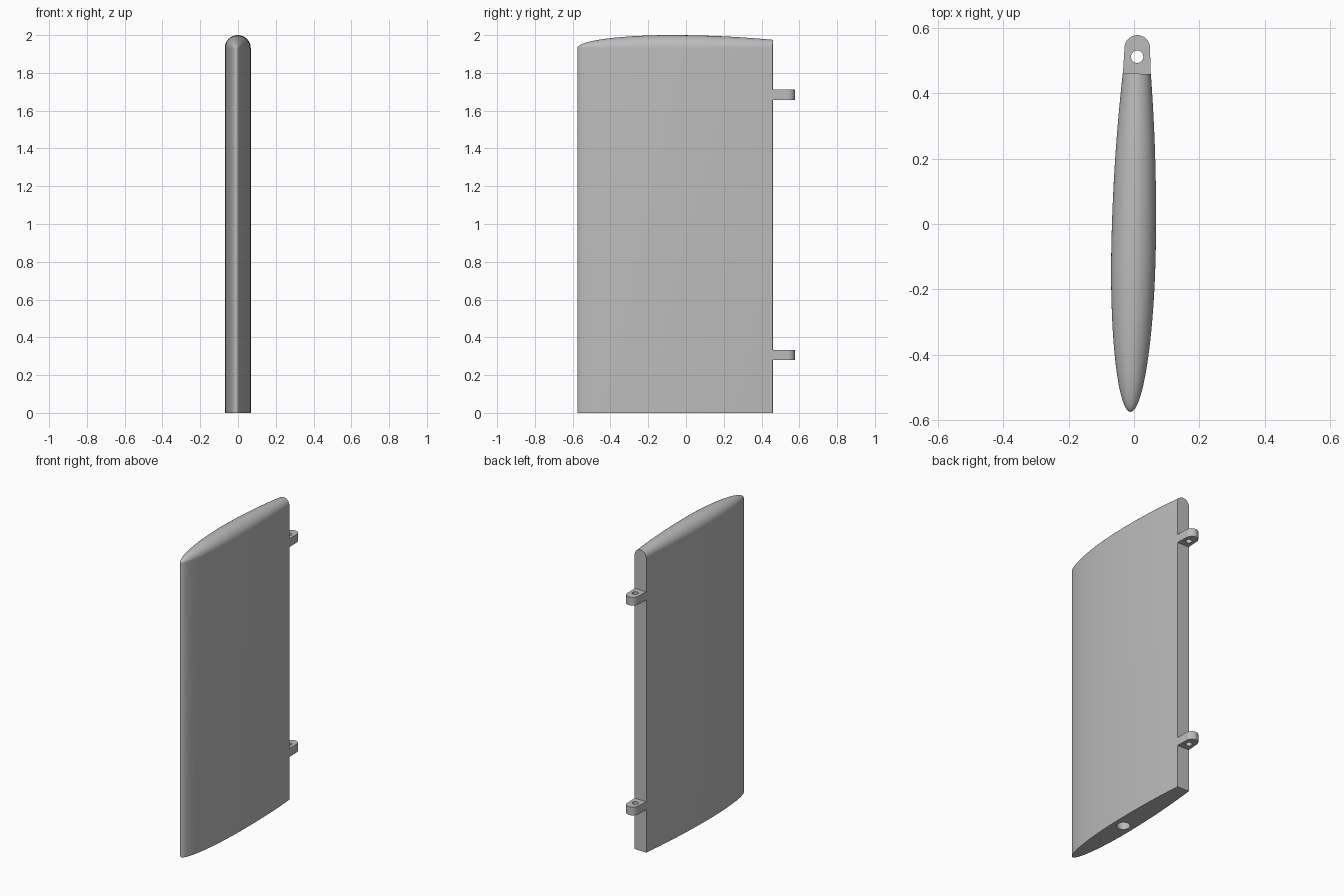
import bpy, bmesh, math
from mathutils import Matrix

if "Cube" in bpy.data.objects:
    bpy.data.objects.remove(bpy.data.objects["Cube"])

FRONT, BACK, WIDEST = -0.575, 0.46, -0.08
HALF, SHOULDER = 0.068, 1.932
TURN = Matrix.Rotation(-0.0186, 4, 'Z')

grey = bpy.data.materials.new("plain_grey")
grey.use_nodes = True
grey.diffuse_color = (0.5, 0.5, 0.5, 1)
grey.node_tree.nodes["Principled BSDF"].inputs["Base Color"].default_value = (0.5, 0.5, 0.5, 1)


def finish(bm, name):
    bmesh.ops.recalc_face_normals(bm, faces=bm.faces)
    mesh = bpy.data.meshes.new(name)
    bm.to_mesh(mesh)
    bm.free()
    obj = bpy.data.objects.new(name, mesh)
    bpy.context.collection.objects.link(obj)
    mesh.materials.append(grey)
    return obj


def select(obj):
    bpy.ops.object.select_all(action='DESELECT')
    obj.select_set(True)
    bpy.context.view_layer.objects.active = obj


def drill(obj, radius, y, z0, z1):
    """Cut a round vertical hole, then shade and turn the part."""
    bm = bmesh.new()
    bmesh.ops.create_cone(bm, cap_ends=True, segments=32, radius1=radius, radius2=radius,
                          depth=z1 - z0, matrix=Matrix.Translation((0, y, (z0 + z1) / 2)))
    cutter = finish(bm, "hole_cutter")
    cutter.hide_render = True
    mod = obj.modifiers.new("hole", 'BOOLEAN')
    mod.operation, mod.solver, mod.object = 'DIFFERENCE', 'EXACT', cutter
    select(obj)
    bpy.ops.object.modifier_apply(modifier=mod.name)
    bpy.data.objects.remove(cutter)
    obj.data.transform(TURN)
    bpy.ops.object.shade_smooth_by_angle(angle=math.radians(35))


def half_width(y):
    """Elliptical nose, gentle parabolic taper to the blunt back edge."""
    if y < WIDEST:
        u = (WIDEST - y) / (WIDEST - FRONT)
        return HALF * math.sqrt(max(0, 1 - u * u))
    return HALF - 0.025 * ((y - WIDEST) / (BACK - WIDEST)) ** 2


# Blade: sections with rounded tips lofted from front to back
stations = [WIDEST - (WIDEST - FRONT) * math.cos(math.pi / 2 * i / 24) for i in range(24)]
stations += [WIDEST + (BACK - WIDEST) * i / 16 for i in range(17)]
bm = bmesh.new()
rings = []
for y in stations:
    h = half_width(y)
    arc = [math.pi * i / 24 for i in range(25)]
    pts = [(h, 0)] + [(h * math.cos(a), SHOULDER + h * math.sin(a)) for a in arc] + [(-h, 0)]
    rings.append([bm.verts.new((x, y, z)) for x, z in pts])
for a, b in zip(rings, rings[1:]):
    for i in range(len(a) - 1):
        bm.faces.new((a[i], a[i + 1], b[i + 1], b[i]))
bm.faces.new(rings[-1])
bm.faces.new([r[0] for r in rings] + [r[-1] for r in reversed(rings)])
bmesh.ops.remove_doubles(bm, verts=bm.verts, dist=0.00005)
blade = finish(bm, "blade")
drill(blade, 0.04, -0.1, -0.1, 0.33)

# Hinge lugs: tapered tabs with a round end and a pin hole
for name, z in (("lower_lug", 0.28), ("upper_lug", 1.657)):
    bm = bmesh.new()
    end = [math.pi * i / 24 for i in range(25)]
    outline = [(0.043, 0.45)] + [(0.039 * math.cos(a), 0.539 + 0.039 * math.sin(a)) for a in end]
    outline.append((-0.043, 0.45))
    face = bm.faces.new([bm.verts.new((x, y, z)) for x, y in outline])
    top = bmesh.ops.extrude_face_region(bm, geom=[face])["geom"]
    bmesh.ops.translate(bm, vec=(0, 0, 0.054),
                        verts=[v for v in top if isinstance(v, bmesh.types.BMVert)])
    drill(finish(bm, name), 0.019, 0.512, z - 0.1, z + 0.2)
